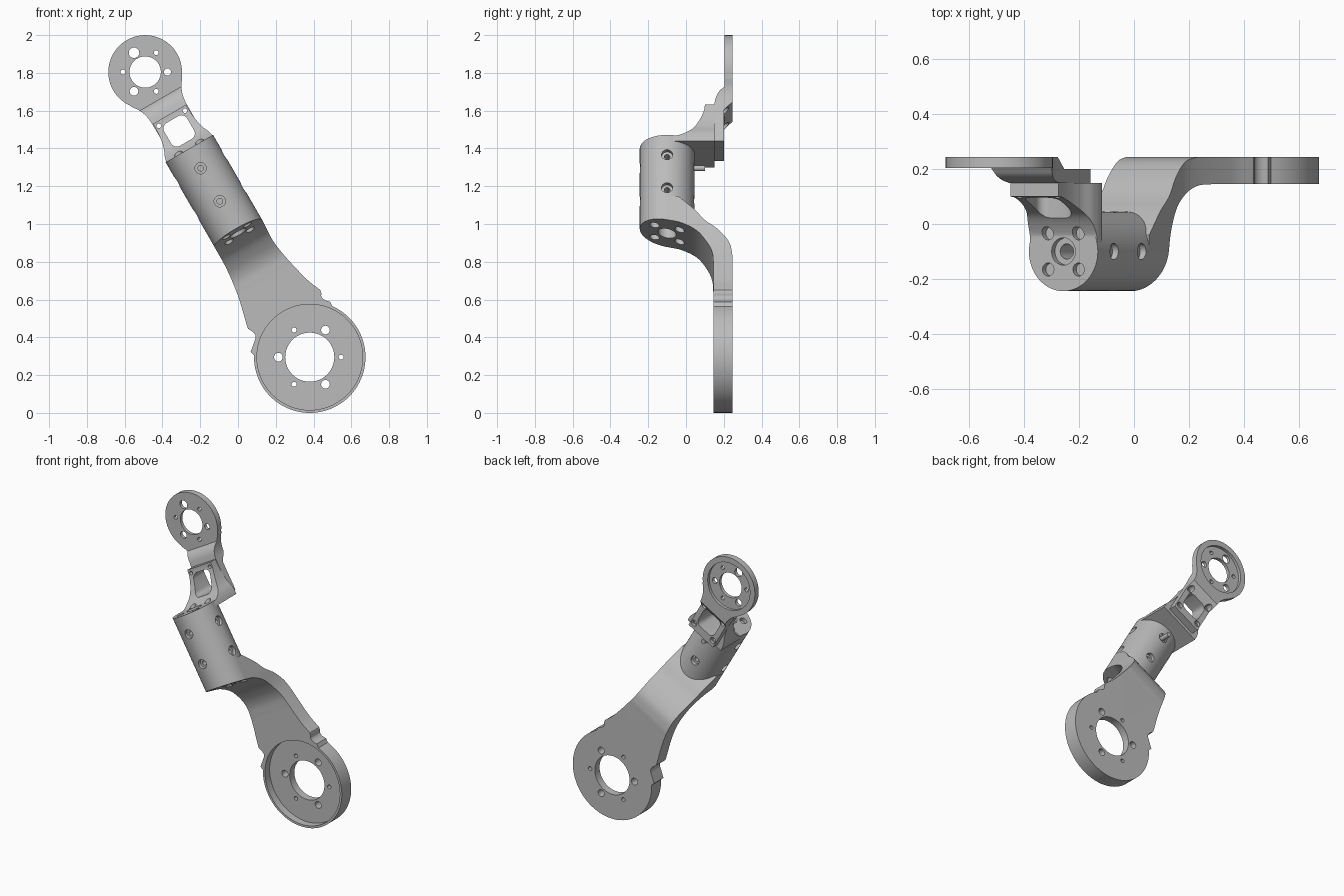
import bpy, bmesh
from math import radians, cos, sin, pi
from mathutils import Matrix, Vector

if "Cube" in bpy.data.objects:
    bpy.data.objects.remove(bpy.data.objects["Cube"])

# One metal grey for everything
metal = bpy.data.materials.new("metal_grey")
metal.use_nodes = True
GREY = (0.5, 0.5, 0.5, 1)
metal.diffuse_color = GREY
metal.node_tree.nodes["Principled BSDF"].inputs["Base Color"].default_value = GREY

# Working frame: x across the limb, y depth, z along the limb from the big hub;
# the whole limb is leaned over at the end.
LIMB = 1.743
TILT = radians(30)
BODY_Y, BODY_R = -0.1, 0.145
PLACE = Matrix.Translation((0.38, 0, 0.295)) @ Matrix.Rotation(-TILT, 4, 'Y')


def spline(pts, n=8):
    """Smooth curve through a few points."""
    p = [Vector(q) for q in pts]
    p = [2 * p[0] - p[1]] + p + [2 * p[-1] - p[-2]]
    out = []
    for i in range(1, len(p) - 2):
        a, b, c, d = p[i - 1:i + 3]
        for k in range(n):
            t = k / n
            out.append(0.5 * (2 * b + (c - a) * t + (2 * a - 5 * b + 4 * c - d) * t * t
                              + (3 * b - a - 3 * c + d) * t ** 3))
    return [tuple(v) for v in out + [p[-2]]]


def arc(cx, cz, r, a0, a1, n):
    angles = [radians(a0 + (a1 - a0) * i / n) for i in range(n + 1)]
    return [(cx + r * cos(a), cz + r * sin(a)) for a in angles]


def finish_mesh(name, bm):
    bmesh.ops.recalc_face_normals(bm, faces=bm.faces)
    mesh = bpy.data.meshes.new(name)
    bm.to_mesh(mesh)
    bm.free()
    ob = bpy.data.objects.new(name, mesh)
    bpy.context.scene.collection.objects.link(ob)
    return ob


def prism(name, pts, side, lo, hi):
    """Extrude a side profile (y, z) across x, or a face outline (x, z) through y."""
    bm = bmesh.new()
    place = (lambda p, d: (d, p[0], p[1])) if side else (lambda p, d: (p[0], d, p[1]))
    face = bm.faces.new([bm.verts.new(place(p, lo)) for p in pts])
    grown = bmesh.ops.extrude_face_region(bm, geom=[face])
    step = (hi - lo, 0, 0) if side else (0, hi - lo, 0)
    bmesh.ops.translate(bm, vec=step, verts=[v for v in grown["geom"] if isinstance(v, bmesh.types.BMVert)])
    return finish_mesh(name, bm)


def rod(start, end, r, seg=24):
    """Cylinder between two points."""
    a, b = Vector(start), Vector(end)
    turn = (b - a).to_track_quat('Z', 'Y').to_matrix().to_4x4()
    bm = bmesh.new()
    bmesh.ops.create_cone(bm, cap_ends=True, segments=seg, radius1=r, radius2=r,
                          depth=(b - a).length, matrix=Matrix.Translation((a + b) / 2) @ turn)
    return finish_mesh("rod", bm)


def combine(ob, other, op='DIFFERENCE'):
    mod = ob.modifiers.new("combine", 'BOOLEAN')
    mod.operation, mod.object, mod.solver = op, other, 'EXACT'
    graph = bpy.context.evaluated_depsgraph_get()
    graph.update()
    mesh = bpy.data.meshes.new_from_object(ob.evaluated_get(graph))
    ob.modifiers.clear()
    ob.data = mesh
    bpy.data.objects.remove(other)


def drill(ob, start, end, r, seg=24):
    combine(ob, rod(start, end, r, seg))


def drill_ring(ob, cz, ring_r, holes):
    """Bolt circle through a hub; angles are measured in the upright frame."""
    for angle, r in holes:
        a = radians(angle) - TILT
        x, z = ring_r * cos(a), cz + ring_r * sin(a)
        drill(ob, (x, 0.1, z), (x, 0.3, z), r, 20)


def mirror(pts):
    return [(-x, z) for x, z in reversed(pts)]


# Lower arm: hub outline crossed with the bent side profile
right_edge = [(0.145, 0.95)] + spline([(0.145, 0.757), (0.142, 0.6), (0.187, 0.383), (0.226, 0.28)])
right_notch = spline([(0.222, 0.262), (0.213, 0.245), (0.22, 0.222), (0.24, 0.2)], 4)
left_notch = spline([(-0.258, 0.18), (-0.225, 0.208), (-0.195, 0.235), (-0.192, 0.26), (-0.208, 0.295)], 4)
left_edge = spline([(-0.205, 0.31), (-0.167, 0.47), (-0.148, 0.62), (-0.145, 0.757)]) + [(-0.145, 0.95)]
hub = arc(0, 0, 0.295, 36, -212, 72)
arm = prism("limb_body", right_edge + right_notch + hub + left_notch + left_edge, False, -0.3, 0.4)
back = spline([(0.245, 0.5), (0.243, 0.56), (0.225, 0.63), (0.17, 0.70),
               (0.1, 0.755), (0.045, 0.82), (-0.04, 0.9)])
combine(arm, prism("bend", [(-0.1, 0.9), (-0.1, -0.4), (0.245, -0.4)] + back, True, -0.5, 0.5), 'INTERSECT')

# Round motor housing
combine(arm, rod((0, BODY_Y, 0.62), (0, BODY_Y, 1.275), BODY_R, 64), 'UNION')
front = spline([(-0.3, 0.795), (-0.245, 0.785), (-0.1, 0.757), (-0.02, 0.737), (0.06, 0.69),
                (0.115, 0.615), (0.14, 0.55), (0.145, 0.48)])
combine(arm, prism("front_bend", front + [(0.145, -0.45), (-0.5, -0.45), (-0.5, 0.795)], True, -0.6, 0.6))

# Upper bracket: concave rise from the housing end to a flat mounting pad
rise = spline([(-0.07, 1.272), (-0.03, 1.28), (0.03, 1.32), (0.07, 1.385), (0.095, 1.45), (0.1, 1.485)])
bracket = prism("bracket", rise + [(0.15, 1.485), (0.15, 1.24), (-0.07, 1.24)], True, -0.3, 0.3)
flank = [(0.142, 1.2)] + spline([(0.142, 1.27), (0.135, 1.3), (0.115, 1.35), (0.103, 1.42), (0.1, 1.52)])
combine(bracket, prism("flanks", flank + mirror(flank), False, -0.4, 0.4), 'INTERSECT')
combine(arm, bracket, 'UNION')

# Big hub: front recess, bore and bolt circle with sunk heads at the back
drill(arm, (0, 0.0, 0), (0, 0.195, 0), 0.28, 72)
drill(arm, (0, 0.1, 0), (0, 0.3, 0), 0.13, 48)
drill_ring(arm, 0, 0.166, [(60, 0.023), (180, 0.023), (300, 0.023),
                           (0, 0.013), (120, 0.013), (240, 0.013)])

# Housing end holes
drill(arm, (0, BODY_Y, 0.6), (0, BODY_Y, 1.4), 0.028)
drill(arm, (0, BODY_Y, 0.6), (0, BODY_Y, 0.82), 0.048)
drill(arm, (0, BODY_Y, 1.25), (0, BODY_Y, 1.4), 0.05)
for sx in (-1, 1):
    for sy in (-1, 1):
        x, y = sx * 0.064, BODY_Y + sy * 0.066
        drill(arm, (x, y, 0.6), (x, y, 0.82), 0.025)
        drill(arm, (x, y, 1.25), (x, y, 1.4), 0.024)

# Sunk screw holes round the housing
for z in (0.953, 1.155):
    for k in range(4):
        d = Vector((cos(k * pi / 2), sin(k * pi / 2), 0))
        c = Vector((0, BODY_Y, z))
        drill(arm, c + d * 0.12, c + d * 0.2, 0.03)
        drill(arm, c + d * 0.06, c + d * 0.2, 0.015)

# End plate: lap pad, stepped neck and small hub
neck = [(0.105, 1.26)] + spline([(0.105, 1.45), (0.108, 1.52), (0.125, 1.575), (0.155, 1.62)])
plate = prism("end_plate", neck + arc(0, LIMB, 0.195, -36, 216, 64) + mirror(neck), False, 0.0, 0.4)
step = spline([(0.15, 1.49), (0.16, 1.53), (0.178, 1.56), (0.204, 1.58)])
combine(plate, prism("step", [(0.15, 1.2)] + step + [(0.204, 2.1), (0.245, 2.1), (0.245, 1.5),
                                                  (0.2, 1.45), (0.2, 1.2)], True, -0.5, 0.5), 'INTERSECT')
drill(plate, (0, 0.226, LIMB), (0, 0.3, LIMB), 0.158, 64)
drill(plate, (0, 0.1, LIMB), (0, 0.3, LIMB), 0.083, 48)
drill_ring(plate, LIMB, 0.118, [(0, 0.019), (60, 0.013), (120, 0.028), (180, 0.013),
                                (240, 0.023), (300, 0.013)])

# Rounded window and corner screws through bracket and plate
window = []
for k, (sx, sz) in enumerate([(1, 1), (-1, 1), (-1, -1), (1, -1)]):
    window += arc(sx * 0.036, 1.383 + sz * 0.036, 0.034, k * 90, k * 90 + 90, 6)
for ob in (arm, plate):
    combine(ob, prism("window", window, False, -0.02, 0.4))
    for x in (-0.08, 0.08):
        for z in (1.3, 1.46):
            drill(ob, (x, 0.06, z), (x, 0.3, z), 0.012, 16)
            if ob is plate:
                drill(ob, (x, 0.18, z), (x, 0.3, z), 0.02, 20)

# Lean into place, colour and shade
bpy.ops.object.select_all(action='DESELECT')
for ob in (arm, plate):
    ob.data.transform(PLACE)
    ob.data.materials.clear()
    ob.data.materials.append(metal)
    ob.select_set(True)
    bpy.context.view_layer.objects.active = ob
bpy.ops.object.shade_smooth_by_angle(angle=radians(30))
